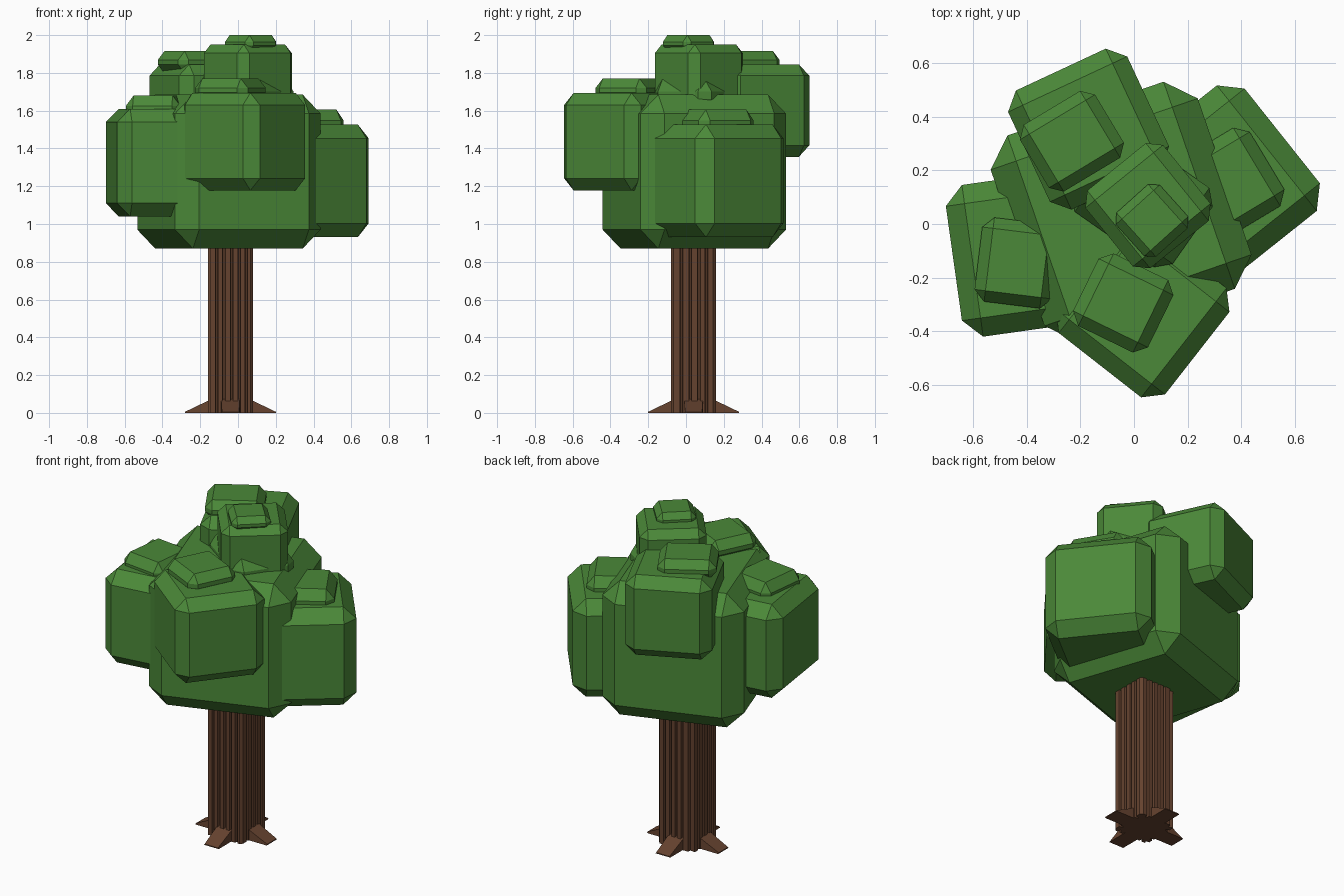
import bpy, bmesh, random
from math import radians
from mathutils import Matrix, Vector

if "Cube" in bpy.data.objects:
    bpy.data.objects.remove(bpy.data.objects["Cube"])

random.seed(4)


def material(name, rgb):
    m = bpy.data.materials.new(name)
    m.diffuse_color = (*rgb, 1)
    m.use_nodes = True
    m.node_tree.nodes["Principled BSDF"].inputs["Base Color"].default_value = m.diffuse_color
    return m


LEAF = material("leaf_green", (0.07, 0.25, 0.04))
BARK = material("bark_brown", (0.13, 0.055, 0.028))


def finish(name, bm, mat):
    bmesh.ops.recalc_face_normals(bm, faces=bm.faces[:])
    me = bpy.data.meshes.new(name)
    bm.to_mesh(me)
    bm.free()
    me.materials.append(mat)
    ob = bpy.data.objects.new(name, me)
    bpy.context.collection.objects.link(ob)
    return ob


def loft(name, low, high, mat):
    # closed solid between two matching rings
    bm = bmesh.new()
    lo = [bm.verts.new(p) for p in low]
    hi = [bm.verts.new(p) for p in high]
    bm.faces.new(lo)
    bm.faces.new(hi)
    for i in range(len(lo)):
        j = (i + 1) % len(lo)
        bm.faces.new((lo[i], lo[j], hi[j], hi[i]))
    return finish(name, bm, mat)


def chamfer_box(name, size, centre, angle, bevel, zbevel):
    # box with chamfered edges; the chamfer can be taller than it is wide
    k = zbevel / bevel
    bm = bmesh.new()
    bmesh.ops.create_cube(bm, size=1)
    bmesh.ops.scale(bm, vec=(size[0], size[1], size[2] / k), verts=bm.verts[:])
    bmesh.ops.bevel(bm, geom=bm.edges[:], offset=bevel, segments=1,
                    affect='EDGES', profile=0.5)
    bmesh.ops.scale(bm, vec=(1, 1, k), verts=bm.verts[:])
    ob = finish(name, bm, LEAF)
    ob.location = centre
    ob.rotation_euler.z = radians(angle)


# Foliage: name, cube size, x, y, bottom z, angle; cap: width, depth, x, y, top z, angle
CLUMPS = [
    ("main", 0.815, -0.048, 0.044, 0.87, 19, (0.46, 0.36, 0.03, 0.09, 1.78, -35)),
    ("left", 0.57, -0.388, -0.107, 1.04, 8, (0.29, 0.315, -0.435, -0.145, 1.68, -7)),
    ("front", 0.516, 0.032, -0.322, 1.178, 52, (0.31, 0.30, -0.04, -0.294, 1.77, -26)),
    ("right", 0.597, 0.318, 0.142, 0.93, 38.5, (0.32, 0.34, 0.358, 0.153, 1.605, 31)),
    ("back", 0.489, -0.169, 0.353, 1.356, 25, (0.326, 0.29, -0.231, 0.308, 1.915, 31)),
    ("top", 0.372, 0.052, 0.068, 1.578, 39, (0.22, 0.22, 0.067, 0.013, 2.0, 42)),
]
for name, s, x, y, z, a, (cw, cd, cx, cy, ct, ca) in CLUMPS:
    chamfer_box(name + "_foliage", (s, s, s), (x, y, z + s / 2), a, 0.123 * s, 0.123 * s)
    h = 0.24 * s
    chamfer_box(name + "_foliage_cap", (cw, cd, h), (cx, cy, ct - h / 2), ca,
                0.14 * min(cw, cd), 0.095 * s)

# Trunk: square column with grooved bark
CX, CY, R = -0.04, 0.04, 0.12
ring = []
for k in range(4):
    rot = Matrix.Rotation(radians(90 * k), 2)
    t = -0.105
    while t < 0.10:
        e = min(t + random.uniform(0.022, 0.034), 0.105)
        for p in ((t, -R), (e, -R), (e + 0.003, 0.02 - R), (e + 0.012, 0.02 - R)):
            if p[0] < 0.1055:
                q = rot @ Vector(p)
                ring.append((q.x + CX, q.y + CY))
        t = e + 0.015
loft("trunk", [(x, y, 0) for x, y in ring], [(x, y, 1.0) for x, y in ring], BARK)

# Roots: four wedges spreading from the trunk foot
for k, side in enumerate(("front", "right", "back", "left")):
    ob = loft(side + "_root",
              [(-0.05, -0.09, 0), (-0.05, -0.24, 0), (0.05, -0.24, 0), (0.05, -0.09, 0)],
              [(-0.05, -0.09, 0.078), (-0.045, -0.24, 0.006),
               (0.045, -0.24, 0.006), (0.05, -0.09, 0.078)], BARK)
    ob.location = (CX, CY, 0)
    ob.rotation_euler.z = radians(90 * k)
